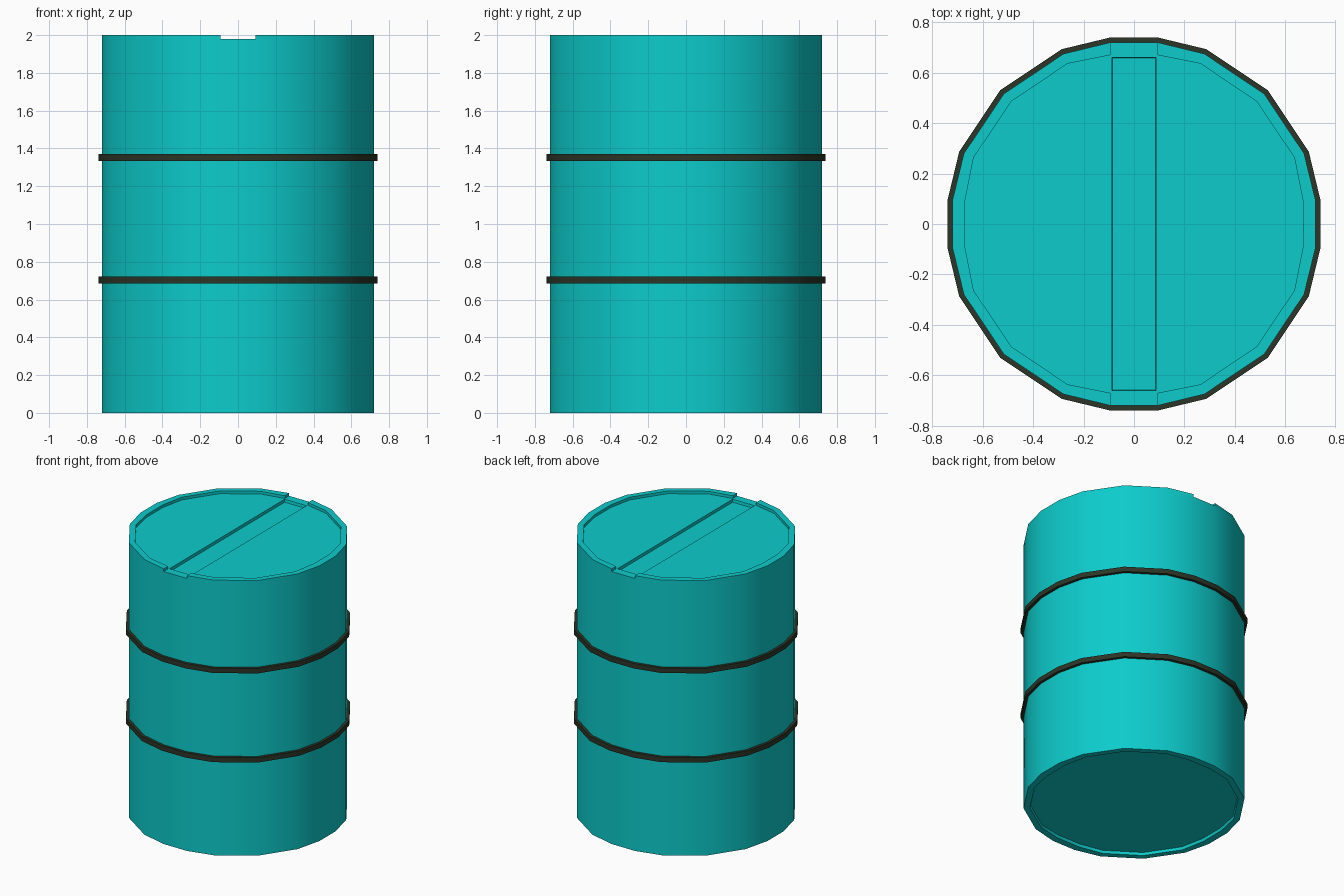
import bpy, bmesh, math

if "Cube" in bpy.data.objects:
    bpy.data.objects.remove(bpy.data.objects["Cube"])


def material(name, rgb):
    m = bpy.data.materials.new(name)
    m.diffuse_color = (*rgb, 1)
    m.use_nodes = True
    m.node_tree.nodes["Principled BSDF"].inputs["Base Color"].default_value = m.diffuse_color
    return m


teal = material("teal paint", (0.004, 0.6, 0.6))
dark = material("dark band", (0.025, 0.036, 0.02))


def outline(r, flat, half):
    """Sixteen-sided outline whose four axis corners are cut flat."""
    pts = []
    for q in range(4):
        quarter = [(flat, -half), (flat, half)]
        quarter += [(r * math.cos(math.radians(a)), r * math.sin(math.radians(a)))
                    for a in (22.5, 45, 67.5)]
        c, s = [(1, 0), (0, 1), (-1, 0), (0, -1)][q]
        pts += [(x * c - y * s, x * s + y * c) for x, y in quarter]
    return pts


def add_ring(bm, pts, z):
    return [bm.verts.new((x, y, z)) for x, y in pts]


def bridge(bm, a, b):
    n = len(a)
    return [bm.faces.new((a[i], a[(i + 1) % n], b[(i + 1) % n], b[i])) for i in range(n)]


def finish(bm, name, mat):
    bmesh.ops.recalc_face_normals(bm, faces=bm.faces)
    me = bpy.data.meshes.new(name)
    bm.to_mesh(me)
    bm.free()
    ob = bpy.data.objects.new(name, me)
    bpy.context.collection.objects.link(ob)
    me.materials.append(mat)
    bpy.ops.object.select_all(action='DESELECT')
    ob.select_set(True)
    bpy.context.view_layer.objects.active = ob
    bpy.ops.object.shade_smooth_by_angle(angle=math.radians(30))


OUTER = outline(0.73, 0.72, 0.093)
INNER = outline(0.688, 0.67, 0.093)
LID = outline(0.683, 0.665, 0.092)
LID_Z = 1.98

# Drum body: recessed base, wall, lid level with rim
bm = bmesh.new()
base = add_ring(bm, LID, 0.02)
foot_in = add_ring(bm, INNER, 0)
foot_out = add_ring(bm, OUTER, 0)
top_out = add_ring(bm, OUTER, LID_Z)
top_in = add_ring(bm, INNER, LID_Z)
bm.faces.new(base[::-1])
bridge(bm, base, foot_in)
bridge(bm, foot_in, foot_out)
bridge(bm, foot_out, top_out)
rim = bridge(bm, top_out, top_in)
lid_ring = add_ring(bm, LID, LID_Z)
bridge(bm, top_in, lid_ring)
lid = bm.faces.new(lid_ring)

# Central lid groove between the two notches (flats at +y and -y)
bmesh.utils.face_split(lid, lid_ring[5], lid_ring[16])
for f in list(lid_ring[6].link_faces):
    if lid_ring[15] in f.verts:
        bmesh.utils.face_split(f, lid_ring[6], lid_ring[15])
strip = next(f for f in bm.faces
             if all(lid_ring[i] in f.verts for i in (5, 6, 15, 16)))
bm.normal_update()
if strip.normal.z < 0:
    strip.normal_flip()
bmesh.ops.inset_region(bm, faces=[strip], thickness=0.006)
bmesh.ops.inset_region(bm, faces=[strip], thickness=0.004)
for v in strip.verts:
    v.co.z -= 0.02

# Raised rim, left open at the front and back notches
raised = [f for i, f in enumerate(rim) if i not in (5, 15)]
ext = bmesh.ops.extrude_face_region(bm, geom=raised)
for v in ext["geom"]:
    if isinstance(v, bmesh.types.BMVert):
        v.co.z = 2.0
finish(bm, "drum_body", teal)

# Two hoops round the drum
for name, z in (("lower_hoop", 0.704), ("upper_hoop", 1.352)):
    bm = bmesh.new()
    big, small = outline(0.75, 0.739, 0.096), outline(0.725, 0.715, 0.093)
    loops = [add_ring(bm, p, z + dz) for p, dz in
             ((small, -0.018), (big, -0.018), (big, 0.018), (small, 0.018))]
    for i in range(4):
        bridge(bm, loops[i], loops[(i + 1) % 4])
    finish(bm, name, dark)
